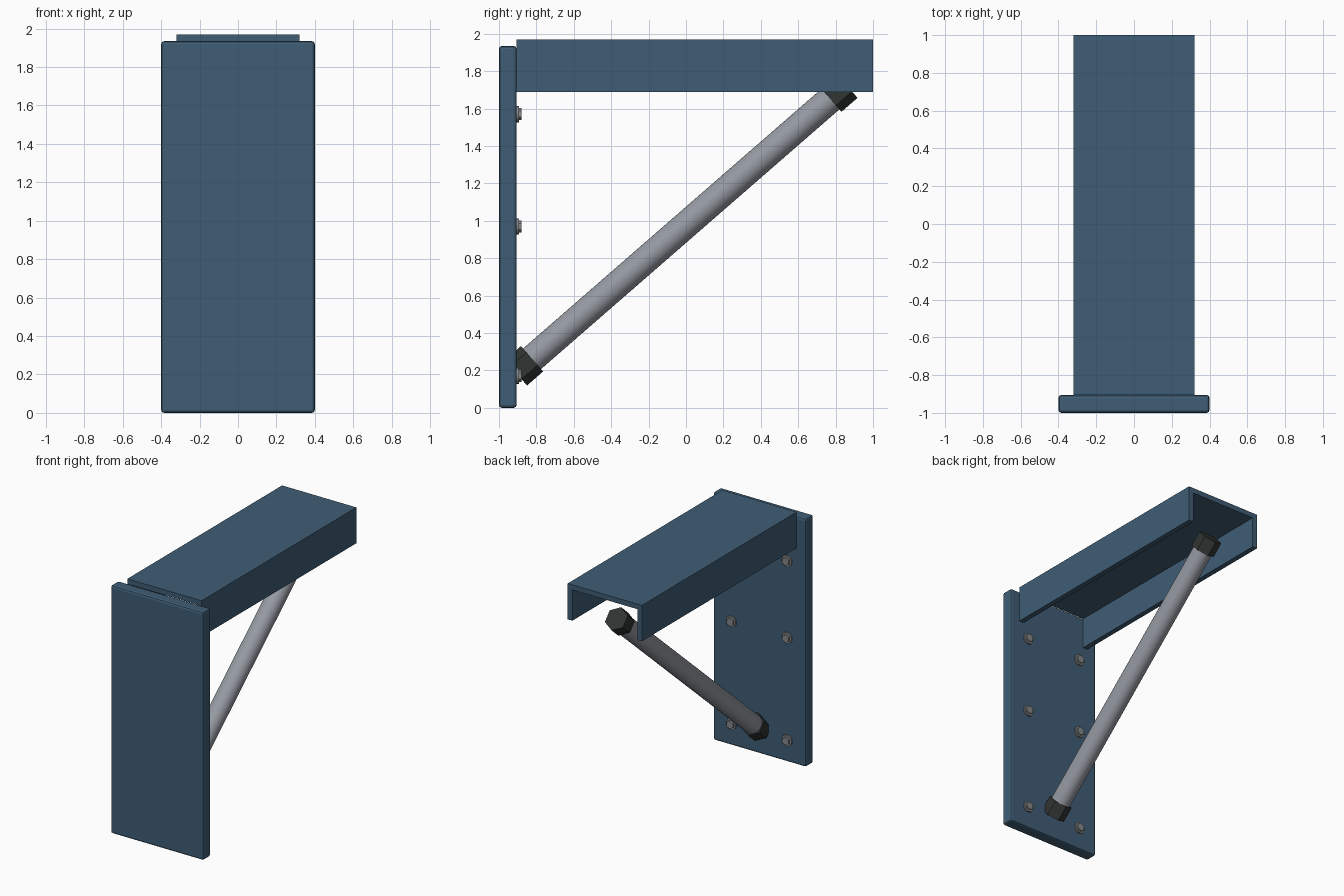
import bpy, bmesh, math
from mathutils import Vector

if "Cube" in bpy.data.objects:
    bpy.data.objects.remove(bpy.data.objects["Cube"])


def material(name, rgb):
    m = bpy.data.materials.new(name)
    m.diffuse_color = (*rgb, 1)
    m.use_nodes = True
    m.node_tree.nodes["Principled BSDF"].inputs["Base Color"].default_value = m.diffuse_color
    return m


BLUE = material("blue_paint", (0.05, 0.11, 0.178))
STEEL = material("light_steel", (0.30, 0.32, 0.36))
BOLT = material("bolt_grey", (0.24, 0.245, 0.25))
DARK = material("dark_cap", (0.03, 0.035, 0.033))


def finish(name, bm, mat):
    me = bpy.data.meshes.new(name)
    bmesh.ops.recalc_face_normals(bm, faces=bm.faces)
    bm.to_mesh(me)
    bm.free()
    me.materials.append(mat)
    ob = bpy.data.objects.new(name, me)
    bpy.context.collection.objects.link(ob)
    return ob


def rod(name, a, b, radius, sides, mat):
    """Cylinder or prism running from point a to point b."""
    a, b = Vector(a), Vector(b)
    d = b - a
    bpy.ops.mesh.primitive_cylinder_add(
        vertices=sides, radius=radius, depth=d.length, location=(a + b) / 2,
        rotation=(math.atan2(-d.y, d.z), 0, 0))
    ob = bpy.context.object
    ob.name = name
    ob.data.materials.append(mat)
    if sides > 8:
        bpy.ops.object.shade_smooth_by_angle(angle=math.radians(35))
    return ob


# Wall plate with softened edges
bm = bmesh.new()
bmesh.ops.create_cube(bm, size=1)
for v in bm.verts:
    v.co = (v.co.x * 0.8, v.co.y * 0.095 - 0.9525, (v.co.z + 0.5) * 1.935)
plate = finish("wall_plate", bm, BLUE)
bev = plate.modifiers.new("bevel", 'BEVEL')
bev.width, bev.segments = 0.016, 2

# Shelf arm: downward-open channel extruded along y
X, T, Z0, Z1 = 0.32, 0.04, 1.69, 1.97
outline = [(-X, Z0), (-X, Z1), (X, Z1), (X, Z0),
           (X - T, Z0), (X - T, Z1 - T), (T - X, Z1 - T), (T - X, Z0)]
bm = bmesh.new()
face = bm.faces.new([bm.verts.new((x, -0.906, z)) for x, z in outline])
ext = bmesh.ops.extrude_face_region(bm, geom=[face])
bmesh.ops.translate(bm, vec=(0, 1.906, 0),
                    verts=[g for g in ext["geom"] if isinstance(g, bmesh.types.BMVert)])
finish("channel_arm", bm, BLUE)

# Diagonal strut with hexagonal end caps
low, high = Vector((0, -0.866, 0.225)), Vector((0, 0.815, 1.688))
step = (high - low).normalized() * 0.057
rod("diagonal_strut", low, high, 0.073, 32, STEEL)
for name, p in (("lower_cap", low), ("upper_cap", high)):
    rod(name, p - step, p + step, 0.09, 6, DARK)

# Bolts: washer and hex head, three rows of two
for z in (0.17, 0.97, 1.57):
    for x in (-0.24, 0.24):
        rod("bolt_washer", (x, -0.91, z), (x, -0.894, z), 0.043, 24, BOLT)
        rod("bolt_head", (x, -0.91, z), (x, -0.88, z), 0.032, 6, BOLT)
